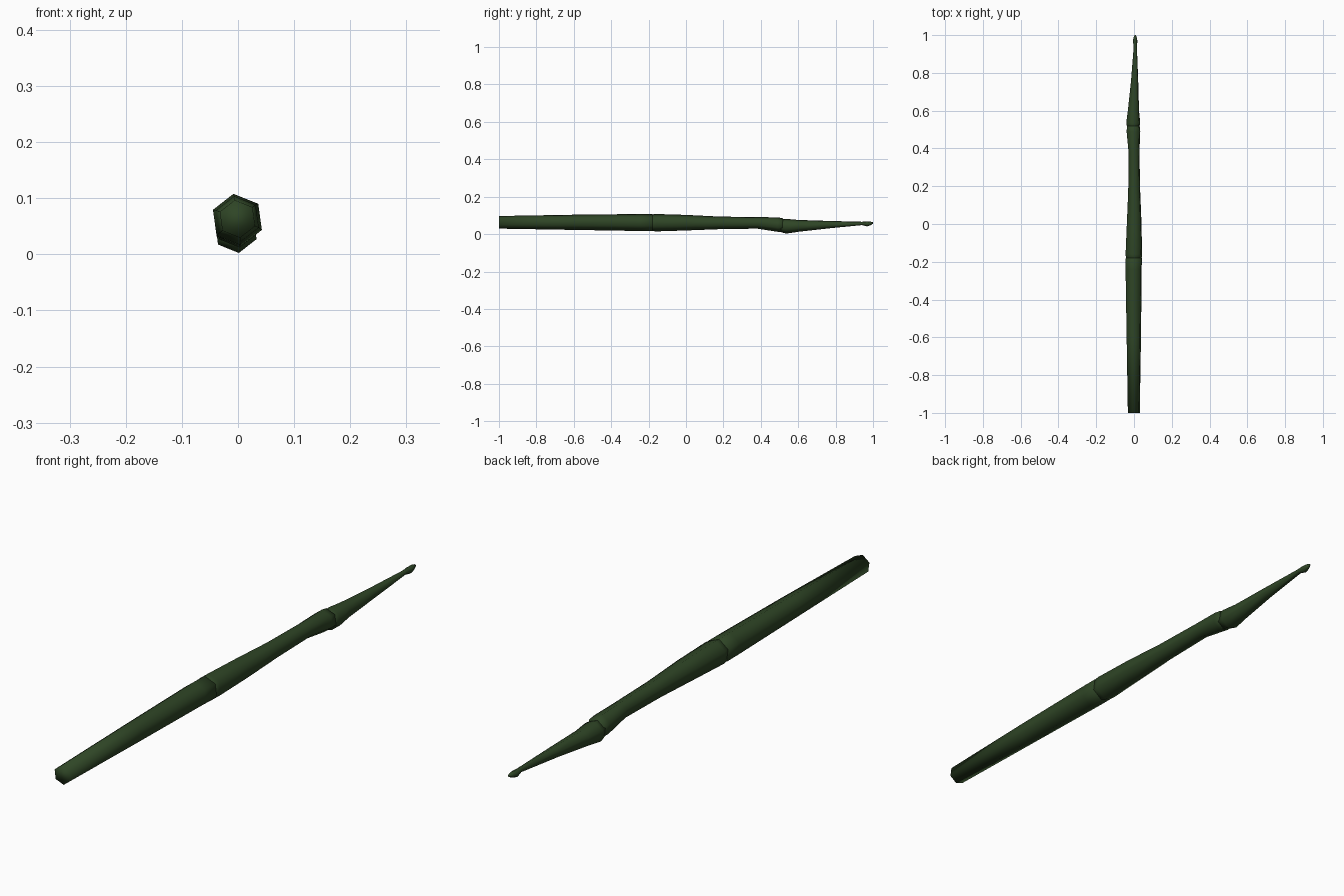
import bpy, bmesh, math

green = bpy.data.materials.new("dark green")
green.diffuse_color = (0.028, 0.060, 0.019, 1)


def stalk(name, rings, turn=98):
    """Six-sided tube along y; each ring is (y, centre x, centre z, radius)."""
    bm = bmesh.new()
    loops = []
    for y, cx, cz, r in rings:
        loops.append([bm.verts.new((cx + r * math.cos(math.radians(turn + 60 * i)), y,
                                    cz + r * math.sin(math.radians(turn + 60 * i))))
                      for i in range(6)])
    for a, b in zip(loops, loops[1:]):
        for i in range(6):
            j = (i + 1) % 6
            bm.faces.new((a[i], a[j], b[j], b[i]))
    bm.faces.new(loops[0])
    bm.faces.new(loops[-1])
    bmesh.ops.recalc_face_normals(bm, faces=bm.faces)
    me = bpy.data.meshes.new(name)
    bm.to_mesh(me)
    bm.free()
    me.materials.append(green)
    for p in me.polygons:
        p.use_smooth = True
    ob = bpy.data.objects.new(name, me)
    bpy.context.collection.objects.link(ob)
    return ob


# thick lower stem, flaring up to the first joint
stalk("lower_stem", [(-1.0, -0.001, 0.063, 0.034), (-0.6, -0.001, 0.063, 0.041),
                     (-0.24, -0.002, 0.062, 0.046), (-0.18, -0.001, 0.061, 0.046),
                     (-0.175, -0.001, 0.061, 0.040)])

# middle stem, tapering, then bending down into a swollen knot
stalk("middle_stem", [(-0.20, -0.001, 0.061, 0.043), (-0.16, -0.001, 0.061, 0.047),
                      (0.0, 0.001, 0.061, 0.042), (0.18, 0.001, 0.060, 0.034),
                      (0.38, 0.0, 0.060, 0.031), (0.49, -0.003, 0.051, 0.039),
                      (0.515, -0.003, 0.049, 0.037), (0.52, -0.003, 0.049, 0.030)])

# thin shoot above the knot, ending in a small bud
stalk("tip_shoot", [(0.50, -0.004, 0.046, 0.033), (0.535, -0.004, 0.042, 0.040),
                    (0.60, -0.003, 0.044, 0.032), (0.75, 0.003, 0.050, 0.021),
                    (0.94, 0.007, 0.057, 0.009), (0.968, 0.006, 0.054, 0.013),
                    (0.985, 0.006, 0.057, 0.010), (1.0, 0.007, 0.059, 0.004)])
